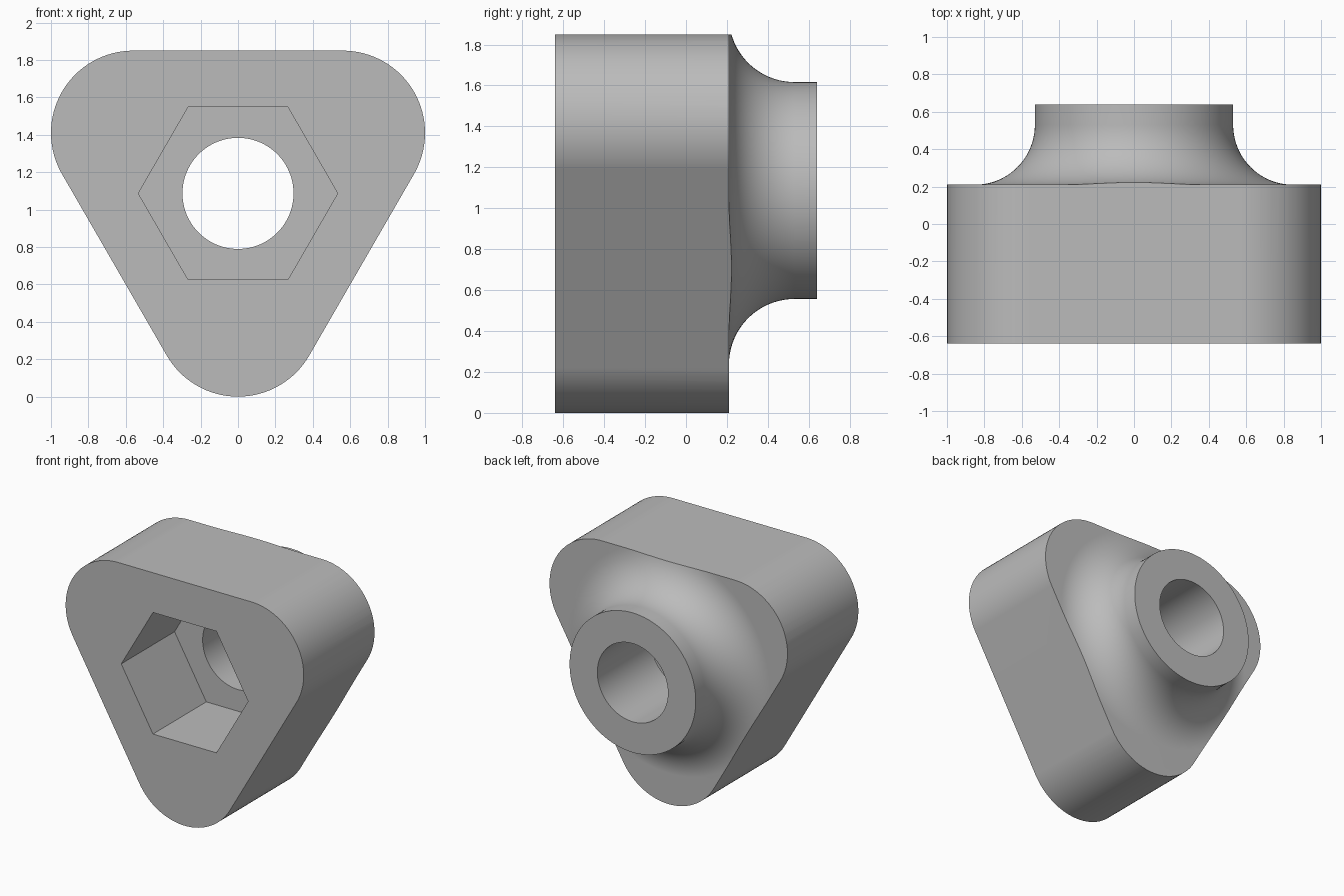
import bpy, bmesh
from math import sin, cos, pi, radians, sqrt
from mathutils import Vector, Matrix

CORNER_X = 0.56                      # half the distance between corner centres
CORNER_R = 0.44                      # rounding of the three corners
AXIS_Z = CORNER_R + 2 * CORNER_X / sqrt(3)
FRONT, SHOULDER, BACK = -0.64, 0.21, 0.64
BOSS_R, FILLET_R = 0.53, 0.32
HEX_R, HOLE_R = 0.533, 0.297

if "Cube" in bpy.data.objects:
    bpy.data.objects.remove(bpy.data.objects["Cube"])

grey = bpy.data.materials.new("plain grey")
grey.use_nodes = True
grey.diffuse_color = (0.5, 0.5, 0.5, 1)
grey.node_tree.nodes["Principled BSDF"].inputs["Base Color"].default_value = (0.5, 0.5, 0.5, 1)


def finish(name, bm):
    """Turn a bmesh into a linked object with outward normals."""
    bmesh.ops.recalc_face_normals(bm, faces=bm.faces)
    mesh = bpy.data.meshes.new(name)
    bm.to_mesh(mesh)
    bm.free()
    mesh.materials.append(grey)
    obj = bpy.data.objects.new(name, mesh)
    bpy.context.collection.objects.link(obj)
    return obj


def prism(name, outline, y0, y1):
    """Extrude an (x, z) outline along y; z is measured from the main axis."""
    bm = bmesh.new()
    face = bm.faces.new([bm.verts.new((x, y0, AXIS_Z + z)) for x, z in outline])
    new = bmesh.ops.extrude_face_region(bm, geom=[face])["geom"]
    verts = [v for v in new if isinstance(v, bmesh.types.BMVert)]
    bmesh.ops.translate(bm, verts=verts, vec=(0, y1 - y0, 0))
    return finish(name, bm)


def lathe(name, profile, steps):
    """Revolve a closed (radius, y) profile around the main axis."""
    bm = bmesh.new()
    verts = [bm.verts.new((r, y, AXIS_Z)) for r, y in profile]
    edges = [bm.edges.new((verts[i - 1], verts[i])) for i in range(len(verts))]
    bmesh.ops.spin(bm, geom=verts + edges, cent=(0, 0, AXIS_Z), axis=(0, 1, 0),
                   angle=2 * pi, steps=steps, use_merge=True)
    bmesh.ops.remove_doubles(bm, verts=bm.verts, dist=0.0001)
    return finish(name, bm)


def arc(cx, cy, radius, start, end, steps):
    angles = [radians(start + (end - start) * i / steps) for i in range(steps + 1)]
    return [(cx + radius * cos(a), cy + radius * sin(a)) for a in angles]


def cut(target, cutter):
    """Subtract the cutter, apply the result and discard the cutter."""
    cutter.hide_render = True
    mod = target.modifiers.new("cut", "BOOLEAN")
    mod.operation = "DIFFERENCE"
    mod.solver = "EXACT"
    mod.object = cutter
    bpy.context.view_layer.objects.active = target
    bpy.ops.object.modifier_apply(modifier=mod.name)
    bpy.data.objects.remove(cutter)


# Rounded triangular block, pointing down
outline = []
for middle in (30, 150, 270):
    a = radians(middle)
    reach = 2 * CORNER_X / sqrt(3)
    outline += arc(reach * cos(a), reach * sin(a), CORNER_R, middle - 60, middle + 60, 32)
knob = prism("knob_body", outline, FRONT, BACK)

# Turn the rear down to a round boss with a concave fillet
fillet = arc(BOSS_R + FILLET_R, SHOULDER + FILLET_R, FILLET_R, 270, 180, 20)
rim = [(BOSS_R, 0.8), (1.6, 0.8), (1.6, SHOULDER)]
cut(knob, lathe("boss_cutter", fillet + rim, 128))

# Hexagonal nut pocket in the front, and the through hole
cut(knob, prism("pocket_cutter", arc(0, 0, HEX_R, 0, 300, 5), FRONT - 0.2, 0.0))
cut(knob, prism("hole_cutter", arc(0, 0, HOLE_R, 0, 356.25, 95), FRONT - 0.3, BACK + 0.2))

# Smooth curved walls, crisp edges
bpy.ops.object.select_all(action="DESELECT")
knob.select_set(True)
bpy.context.view_layer.objects.active = knob
bpy.ops.object.shade_smooth_by_angle(angle=radians(25))
normals = knob.modifiers.new("even_normals", "WEIGHTED_NORMAL")
normals.keep_sharp = True
